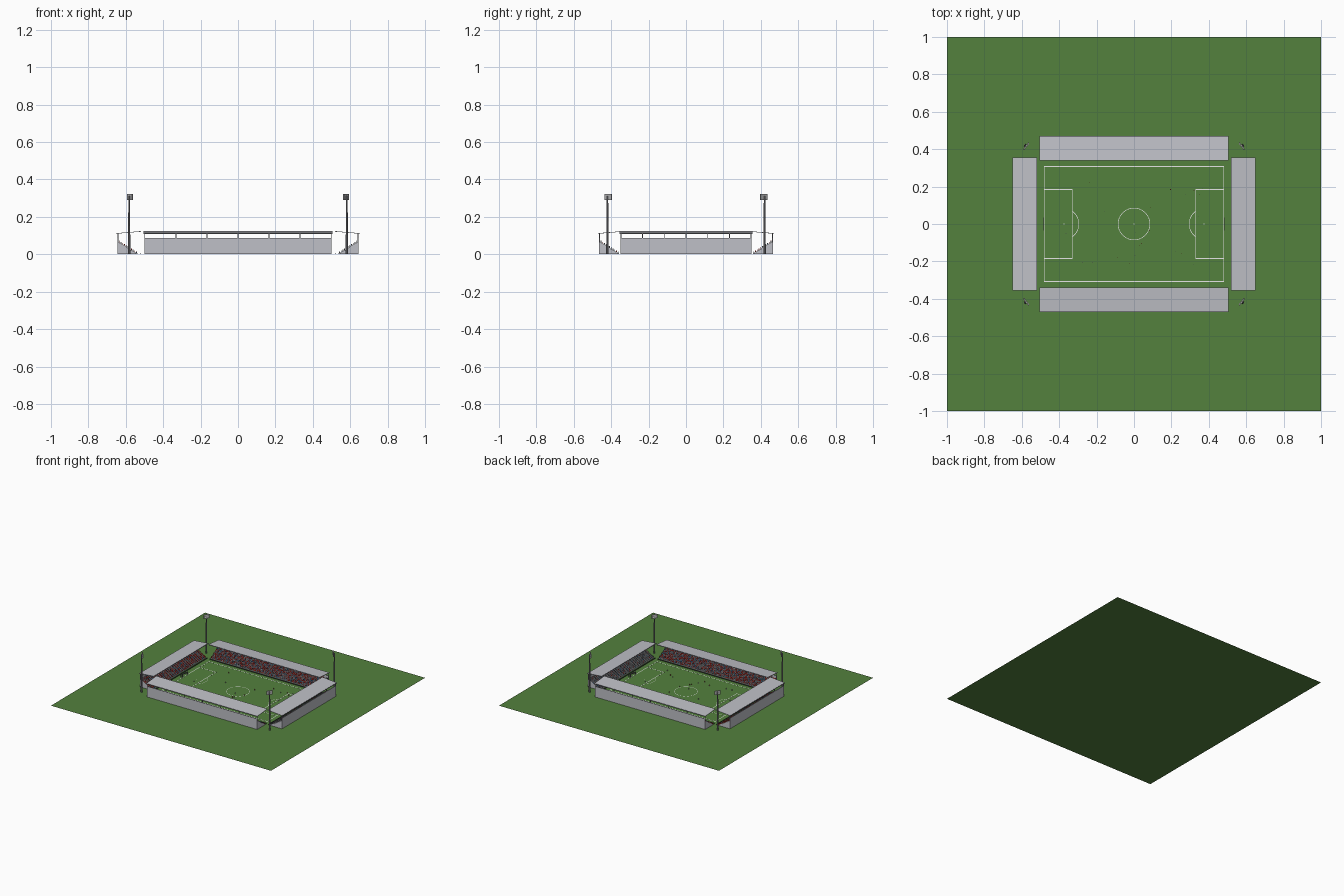
import bpy, bmesh, math, random
from mathutils import Matrix, Vector

random.seed(4)
old = bpy.data.objects.get("Cube")
if old:
    bpy.data.objects.remove(old, do_unlink=True)


def material(name, r, g, b):
    m = bpy.data.materials.new(name)
    m.use_nodes = True
    m.diffuse_color = (r, g, b, 1)
    m.node_tree.nodes["Principled BSDF"].inputs["Base Color"].default_value = (r, g, b, 1)
    return m


GRASS = material("grass green", 0.088, 0.22, 0.048)
WHITE = material("white", 0.85, 0.85, 0.85)
CONCRETE = material("concrete grey", 0.52, 0.53, 0.57)
STEEL = material("steel grey", 0.23, 0.23, 0.25)
LAMP = material("lamp grey", 0.45, 0.45, 0.46)
RED = material("red", 0.6, 0.04, 0.03)
BLUE = material("blue", 0.06, 0.2, 0.4)
DARK = material("dark", 0.06, 0.06, 0.065)


def box(bm, lo, hi, mat=0):
    """Axis-aligned box between two corners."""
    size = Vector(hi) - Vector(lo)
    mid = (Vector(hi) + Vector(lo)) / 2
    made = bmesh.ops.create_cube(bm, size=1, matrix=Matrix.Translation(mid) @ Matrix.Diagonal((*size, 1)))
    for f in {f for v in made["verts"] for f in v.link_faces}:
        f.material_index = mat


def prism(bm, profile, half):
    """Extrude a (y, z) profile along x from -half to half."""
    face = bm.faces.new([bm.verts.new((-half, y, z)) for y, z in profile])
    made = bmesh.ops.extrude_face_region(bm, geom=[face])
    bmesh.ops.translate(bm, vec=(2 * half, 0, 0),
                        verts=[v for v in made["geom"] if isinstance(v, bmesh.types.BMVert)])
    bmesh.ops.recalc_face_normals(bm, faces=bm.faces)


def finish(bm, name, mats, matrix=None):
    mesh = bpy.data.meshes.new(name)
    bm.to_mesh(mesh)
    bm.free()
    for m in mats:
        mesh.materials.append(m)
    ob = bpy.data.objects.new(name, mesh)
    bpy.context.collection.objects.link(ob)
    if matrix:
        ob.matrix_world = matrix


# Ground, with everything else resting just above it
BASE = 0.001
bm = bmesh.new()
bmesh.ops.create_grid(bm, x_segments=1, y_segments=1, size=1)
finish(bm, "ground", [GRASS])

# Pitch markings
PX, PY, LINE, LZ = 0.48, 0.307, 0.0045, 0.0015
bm = bmesh.new()


def line(x0, y0, x1, y1):
    box(bm, (min(x0, x1) - LINE / 2, min(y0, y1) - LINE / 2, BASE),
        (max(x0, x1) + LINE / 2, max(y0, y1) + LINE / 2, LZ))


def arc(cx, r, a0, a1, steps):
    for i in range(steps):
        ring = []
        for a, rr in ((i, r - 0.0015), (i, r + 0.0015), (i + 1, r + 0.0015), (i + 1, r - 0.0015)):
            t = a0 + (a1 - a0) * a / steps
            ring.append(bm.verts.new((cx + rr * math.cos(t), rr * math.sin(t), LZ)))
        bm.faces.new(ring)


for s in (-1, 1):
    line(-PX, s * PY, PX, s * PY)
    line(s * PX, -PY, s * PX, PY)
    line(s * 0.33, -0.185, s * 0.33, 0.185)
    for t in (-1, 1):
        line(s * 0.33, t * 0.185, s * PX, t * 0.185)
    line(s * 0.375, 0, s * 0.375, 0)
    facing = math.pi if s > 0 else 0
    arc(s * 0.38, 0.085, facing - 0.9, facing + 0.9, 14)
line(0, 0, 0, 0)
arc(0, 0.085, 0, math.tau, 48)
finish(bm, "pitch_markings", [WHITE])

# Goals
for s, side in ((-1, "right"), (1, "left")):
    bm = bmesh.new()
    for t in (-1, 1):
        y = t * 0.032
        box(bm, (-0.002, y - 0.002, BASE), (0.002, y + 0.002, 0.024))
        box(bm, (0.014, y - 0.001, BASE), (0.016, y + 0.001, 0.016))
        box(bm, (0, y - 0.001, 0.022), (0.015, y + 0.001, 0.024))
    box(bm, (-0.002, -0.032, 0.021), (0.002, 0.032, 0.024))
    box(bm, (0.014, -0.032, 0.014), (0.016, 0.032, 0.016))
    finish(bm, side + "_goal", [STEEL],
           Matrix.Translation((s * 0.482, 0, 0)) @ Matrix.Rotation(0 if s > 0 else math.pi, 4, "Z"))

# Players
bm = bmesh.new()
for i in range(22):
    x, y = random.uniform(-0.42, 0.42), random.uniform(-0.26, 0.26)
    box(bm, (x - 0.001, y - 0.001, BASE), (x + 0.001, y + 0.001, 0.006))
    box(bm, (x - 0.002, y - 0.0015, 0.006), (x + 0.002, y + 0.0015, 0.012), i % 2)
finish(bm, "players", [WHITE, RED])

# Stands: built facing +y with the back wall at y = -dist, then turned into place
ROWS, TREAD, RISE = 11, 0.0092, 0.0058


def stand(name, half, dist, angle, weights):
    turn = Matrix.Rotation(angle, 4, "Z")
    front = -dist + 0.005 + ROWS * TREAD

    # Stepped terrace
    bm = bmesh.new()
    profile = [(-dist, BASE), (front, BASE)]
    for r in range(ROWS):
        y = front - r * TREAD
        profile += [(y, (r + 1) * RISE), (y - TREAD, (r + 1) * RISE)]
    profile.append((-dist, ROWS * RISE))
    prism(bm, profile, half)
    finish(bm, name + "_terrace", [CONCRETE], turn)

    # Back wall
    bm = bmesh.new()
    box(bm, (-half, -dist - 0.001, BASE), (half, -dist + 0.003, 0.088))
    finish(bm, name + "_wall", [CONCRETE], turn)

    # Sloped roof
    bm = bmesh.new()
    back, lip = -dist - 0.005, -dist + 0.125
    prism(bm, [(back, 0.11), (lip, 0.121), (lip, 0.124), (back, 0.113)], half + 0.005)
    finish(bm, name + "_roof", [CONCRETE], turn)

    # Posts and edge beams
    bm = bmesh.new()
    for i in range(7):
        x = (i / 3 - 1) * (half - 0.002)
        box(bm, (x - 0.002, -dist, BASE), (x + 0.002, -dist + 0.004, 0.111))
    box(bm, (-half - 0.005, back - 0.001, 0.108), (half + 0.005, back + 0.001, 0.112))
    box(bm, (-half - 0.005, lip - 0.001, 0.119), (half + 0.005, lip + 0.0005, 0.123))
    finish(bm, name + "_frame", [STEEL], turn)

    # Spectators
    bm = bmesh.new()
    count = int(half * 2 / 0.0085)
    for r in range(ROWS):
        y, z = front - (r + 0.5) * TREAD, (r + 1) * RISE
        for i in range(count):
            x = -half + (i + 0.5) * 2 * half / count
            c = random.choices(range(5), weights)[0]
            h = random.uniform(0.006, 0.009)
            box(bm, (x - 0.003, y - 0.002, z), (x + 0.003, y + 0.002, z + h), c)
    finish(bm, name + "_crowd", [RED, BLUE, DARK, LAMP, STEEL], turn)

    # Low barrier along the pitch
    bm = bmesh.new()
    box(bm, (-half, front + 0.014, BASE), (half, front + 0.016, 0.007))
    finish(bm, name + "_barrier", [DARK], turn)


full, sparse = (7, 3, 1, 3, 2), (1, 1, 1, 4, 6)
stand("front_stand", 0.5, 0.464, 0, full)
stand("back_stand", 0.5, 0.464, math.pi, full)
stand("left_stand", 0.35, 0.644, math.pi / 2, sparse)
stand("right_stand", 0.35, 0.644, -math.pi / 2, full)

# Floodlights: tapered mast and a lamp panel aimed at the centre
for sx in (-1, 1):
    for sy in (-1, 1):
        name = ("front" if sy < 0 else "back") + ("_left" if sx > 0 else "_right")
        x, y = sx * 0.582, sy * 0.42
        place = Matrix.Translation((x, y, 0)) @ Matrix.Rotation(math.atan2(-y, -x), 4, "Z")
        bm = bmesh.new()
        bmesh.ops.create_cone(bm, cap_ends=True, segments=8, radius1=0.007, radius2=0.004,
                              depth=0.31, matrix=Matrix.Translation((0, 0, 0.155 + BASE)))
        finish(bm, name + "_mast", [STEEL], place)
        bm = bmesh.new()
        box(bm, (0.003, -0.023, 0.29), (0.009, 0.023, 0.322))
        for i in range(4):
            for k in range(3):
                ly, lz = (i - 1.5) * 0.011, 0.306 + (k - 1) * 0.01
                box(bm, (0.009, ly - 0.004, lz - 0.004), (0.012, ly + 0.004, lz + 0.004), 1)
        finish(bm, name + "_lamps", [LAMP, WHITE], place)
